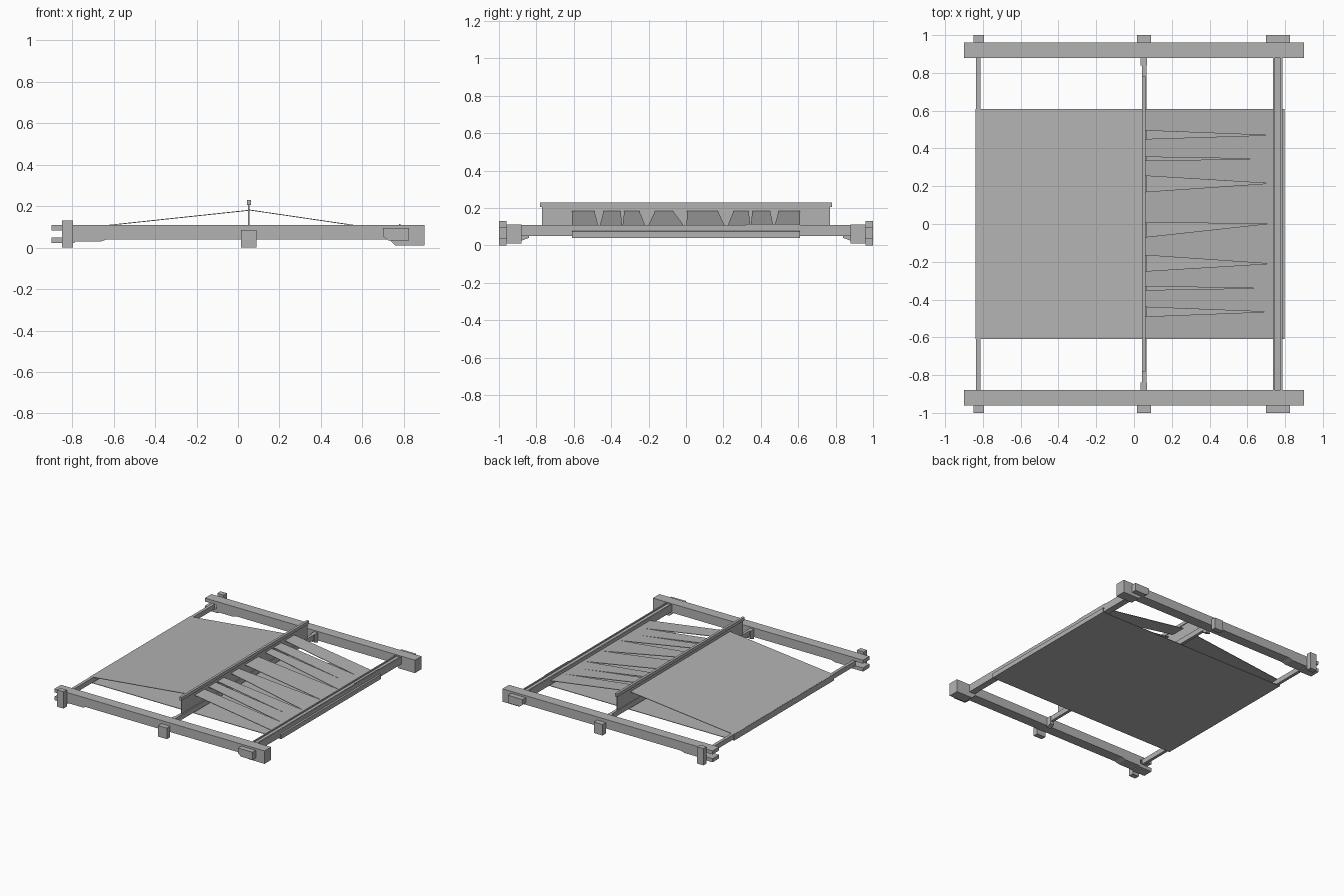
import bpy
import bmesh

cube = bpy.data.objects.get("Cube")
if cube:
    bpy.data.objects.remove(cube, do_unlink=True)

GREY = (0.45, 0.45, 0.45, 1)
mat = bpy.data.materials.new("plain grey")
mat.use_nodes = True
mat.diffuse_color = GREY
mat.node_tree.nodes["Principled BSDF"].inputs["Base Color"].default_value = GREY


def finish(name, bm):
    bmesh.ops.recalc_face_normals(bm, faces=bm.faces)
    mesh = bpy.data.meshes.new(name)
    bm.to_mesh(mesh)
    bm.free()
    mesh.materials.append(mat)
    obj = bpy.data.objects.new(name, mesh)
    bpy.context.collection.objects.link(obj)
    return obj


def extrude(name, points, start, end, axis="y"):
    """Extrude an outline: (x, z) along y, or (y, z) along x."""
    place = (lambda a, d, b: (a, d, b)) if axis == "y" else (lambda a, d, b: (d, a, b))
    bm = bmesh.new()
    face = bm.faces.new([bm.verts.new(place(a, start, b)) for a, b in points])
    grown = bmesh.ops.extrude_face_region(bm, geom=[face])
    moved = [v for v in grown["geom"] if isinstance(v, bmesh.types.BMVert)]
    shift = end - start
    bmesh.ops.translate(bm, verts=moved, vec=(0, shift, 0) if axis == "y" else (shift, 0, 0))
    return finish(name, bm)


def box(name, x, y, z):
    return extrude(name, [(x[0], z[0]), (x[1], z[0]), (x[1], z[1]), (x[0], z[1])], *y)


# Side rails with a forked end and a deeper foot end, plus their outer blocks
RAIL = [(-0.8, 0.11), (0.9, 0.11), (0.9, 0.01), (0.76, 0.01), (0.73, 0.04),
        (-0.63, 0.04), (-0.66, 0.03), (-0.8, 0.03)]
WEDGE = [(0.7, 0.095), (0.825, 0.095), (0.825, 0.035), (0.725, 0.035), (0.7, 0.055)]
for side, s in (("front", -1), ("back", 1)):
    extrude(side + "_rail", RAIL, s * 0.88, s * 0.96)
    box(side + "_upper_prong", (-0.9, -0.79), (s * 0.88, s * 0.96), (0.083, 0.11))
    box(side + "_lower_prong", (-0.9, -0.79), (s * 0.88, s * 0.96), (0.022, 0.05))
    box(side + "_key_block", (-0.85, -0.795), (s * 0.96, s), (0, 0.13))
    box(side + "_centre_block", (0.015, 0.09), (s * 0.96, s), (0, 0.085))
    extrude(side + "_wedge_block", WEDGE, s * 0.96, s)
    # Stepped bracket that carries the centre board
    extrude(side + "_board_bracket",
            [(s * 0.88, 0.025), (s * 0.88, 0.1), (s * 0.84, 0.1), (s * 0.84, 0.04)],
            0.035, 0.068, "x")

# Cross bars
box("left_cross_bar", (-0.836, -0.813), (-0.88, 0.88), (0.05, 0.088))
box("right_cross_bar", (0.735, 0.785), (-0.88, 0.88), (0.05, 0.1))
for name, x in (("inner_lip", 0.735), ("outer_lip", 0.775)):
    box(name, (x, x + 0.01), (-0.88, 0.88), (0.1, 0.108))
box("lashing_rod", (0.776, 0.784), (0.32, 0.61), (0.106, 0.113))
box("centre_cross_bar", (0.043, 0.065), (-0.85, 0.85), (0.06, 0.1))

# Upright centre board and its cap
box("centre_board", (0.049, 0.056), (-0.77, 0.77), (0.09, 0.21))
box("board_cap", (0.043, 0.062), (-0.78, 0.78), (0.205, 0.23))

# Stretched sheet: left slope, ends and flat underside
W, T = 0.61, 0.004
RIDGE, LEFT, RIGHT = (0.052, 0.182), (-0.84, 0.087), (0.797, 0.073)
extrude("left_sheet", [LEFT, RIDGE, (RIDGE[0], RIDGE[1] - T), (LEFT[0], LEFT[1] - T)], -W, W)
box("under_sheet", (LEFT[0], RIGHT[0]), (-W, W), (0.04, 0.044))
box("left_sheet_end", (LEFT[0], LEFT[0] + T), (-W, W), (0.04, LEFT[1]))
box("right_sheet_end", (RIGHT[0] - T, RIGHT[0]), (-W, W), (0.04, RIGHT[1]))

# Right slope, cut by tapered slits: low y, high y, tip y, tip x
SLITS = [(-0.49, -0.44, -0.465, 0.7), (-0.35, -0.33, -0.34, 0.64),
         (-0.25, -0.165, -0.21, 0.71), (-0.07, 0.005, 0.003, 0.72),
         (0.17, 0.255, 0.215, 0.71), (0.335, 0.355, 0.345, 0.64), (0.45, 0.495, 0.47, 0.7)]
outline = [(RIDGE[0], -W)]
for low, high, tip_y, tip_x in SLITS:
    outline += [(RIDGE[0], low), (tip_x, tip_y), (RIDGE[0], high)]
outline += [(RIDGE[0], W), (RIGHT[0], W), (RIGHT[0], -W)]
slope = (RIGHT[1] - RIDGE[1]) / (RIGHT[0] - RIDGE[0])
bm = bmesh.new()
bm.faces.new([bm.verts.new((x, y, RIDGE[1] + slope * (x - RIDGE[0]))) for x, y in outline])
bmesh.ops.triangulate(bm, faces=bm.faces[:])
strips = finish("right_slit_sheet", bm)
solid = strips.modifiers.new("thickness", "SOLIDIFY")
solid.thickness = T
solid.offset = 0
